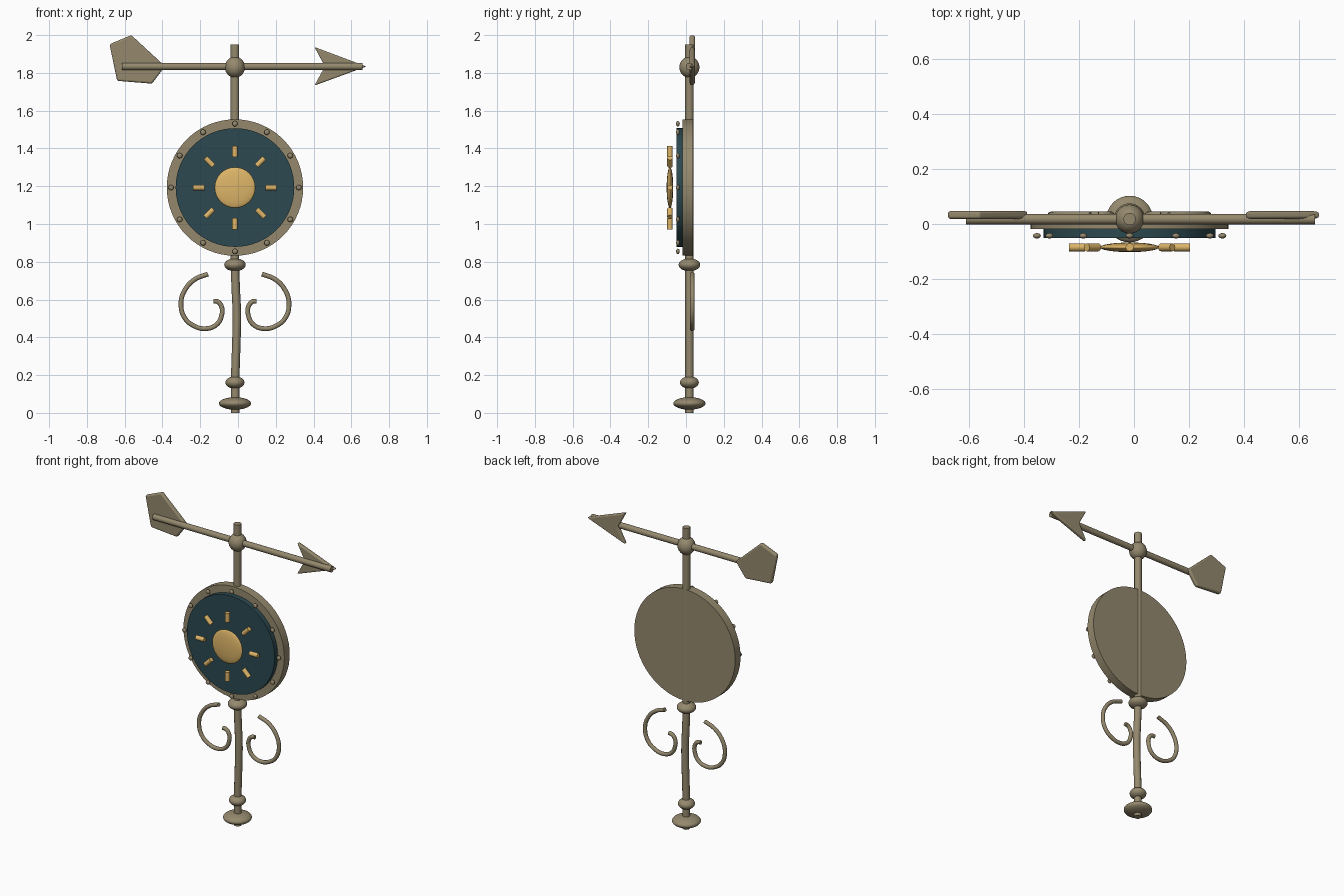
import bpy, math
from mathutils import Vector

if "Cube" in bpy.data.objects:
    bpy.data.objects.remove(bpy.data.objects["Cube"])

CX, CY = -0.016, 0.018      # pole axis
DISC_Z = 1.193              # dial centre height
ARM_Z = 1.834


def material(name, rgb):
    m = bpy.data.materials.new(name)
    m.diffuse_color = (*rgb, 1)
    m.use_nodes = True
    m.node_tree.nodes["Principled BSDF"].inputs["Base Color"].default_value = m.diffuse_color
    return m


BRONZE = material("bronze", (0.30, 0.25, 0.155))
GOLD = material("gold", (0.73, 0.465, 0.14))
TEAL = material("dark teal", (0.024, 0.066, 0.080))


def finish(name, mat, smooth=True):
    ob = bpy.context.object
    ob.name = name
    ob.data.materials.append(mat)
    if smooth:
        bpy.ops.object.shade_smooth_by_angle(angle=math.radians(40))
    return ob


def ellipsoid(name, loc, scale, mat, segs=32, rings=16, rot=(0, 0, 0)):
    bpy.ops.mesh.primitive_uv_sphere_add(segments=segs, ring_count=rings, radius=1,
                                         location=loc, rotation=rot)
    bpy.context.object.scale = scale
    return finish(name, mat)


def rod(name, a, b, r, mat, verts=24):
    a, b = Vector(a), Vector(b)
    bpy.ops.mesh.primitive_cylinder_add(vertices=verts, radius=r, depth=(b - a).length,
                                        location=(a + b) / 2)
    bpy.context.object.rotation_euler = (b - a).to_track_quat('Z', 'Y').to_euler()
    return finish(name, mat)


def tube(name, points, r, mat):
    cu = bpy.data.curves.new(name, 'CURVE')
    cu.dimensions = '3D'
    cu.bevel_depth = r
    cu.bevel_resolution = 4
    cu.resolution_u = 6
    cu.use_fill_caps = True
    sp = cu.splines.new('BEZIER')
    sp.bezier_points.add(len(points) - 1)
    for bp, p in zip(sp.bezier_points, points):
        bp.co = p
        bp.handle_left_type = bp.handle_right_type = 'AUTO'
    ob = bpy.data.objects.new(name, cu)
    bpy.context.collection.objects.link(ob)
    bpy.ops.object.select_all(action='DESELECT')
    ob.select_set(True)
    bpy.context.view_layer.objects.active = ob
    bpy.ops.object.convert(target='MESH')
    return finish(name, mat)


def plate(name, outline, y0, y1, mat):
    n = len(outline)
    verts = [(x, y, z) for y in (y0, y1) for x, z in outline]
    faces = [list(range(n)), list(range(2 * n - 1, n - 1, -1))]
    faces += [[i, i + n, (i + 1) % n + n, (i + 1) % n] for i in range(n)]
    me = bpy.data.meshes.new(name)
    me.from_pydata(verts, [], faces)
    ob = bpy.data.objects.new(name, me)
    bpy.context.collection.objects.link(ob)
    bpy.ops.object.select_all(action='DESELECT')
    ob.select_set(True)
    bpy.context.view_layer.objects.active = ob
    bpy.ops.object.mode_set(mode='EDIT')
    bpy.ops.mesh.select_all(action='SELECT')
    bpy.ops.mesh.normals_make_consistent(inside=False)
    bpy.ops.object.mode_set(mode='OBJECT')
    bev = ob.modifiers.new("rounded_edge", 'BEVEL')
    bev.width = 0.009
    bev.segments = 3
    return finish(name, mat)


# Pole: slightly bent lower stem, straight upper mast
stem = [(-0.014, 0), (-0.014, 0.2), (-0.008, 0.4), (-0.006, 0.52), (-0.012, 0.66), (-0.017, 0.8)]
tube("lower_stem", [(x, CY, z) for x, z in stem], 0.0225, BRONZE)
rod("upper_mast", (CX, CY, 0.79), (CX, CY, 1.95), 0.0225, BRONZE)

# Turned collars and the pivot ball
for name, z, r, h in (("base_foot", 0.05, 0.085, 0.033), ("lower_collar", 0.161, 0.05, 0.033),
                      ("upper_collar", 0.784, 0.057, 0.034), ("pivot_ball", 1.83, 0.053, 0.056)):
    ellipsoid(name, (CX, CY, z), (r, r, h), BRONZE)

# Dial: bronze backing with a teal face
rod("dial_backing", (CX, -0.019, DISC_Z), (CX, 0.036, DISC_Z), 0.361, BRONZE, 64)
rod("dial_face", (CX, -0.051, DISC_Z), (CX, -0.015, DISC_Z), 0.314, TEAL, 64)

# Rivets round the rim
for i in range(12):
    a = i * math.tau / 12
    ellipsoid("rivet", (CX + 0.338 * math.cos(a), -0.043, DISC_Z + 0.338 * math.sin(a)),
              (0.0145, 0.010, 0.0145), BRONZE, 12, 8)

# Sun: lens-shaped boss and eight short rays
ellipsoid("sun_boss", (CX, -0.085, DISC_Z), (0.108, 0.108, 0.0175), GOLD,
          rot=(math.pi / 2, 0, 0))
for i in range(8):
    a = i * math.tau / 8
    d = Vector((math.cos(a), 0, math.sin(a)))
    c = Vector((CX, -0.085, DISC_Z))
    rod("sun_ray", c + d * 0.162, c + d * 0.221, 0.0145, GOLD, 16)

# Paired scrolls beside the stem
scroll = [(0.143, 0.735), (0.214, 0.706), (0.267, 0.647), (0.286, 0.578), (0.267, 0.504),
          (0.220, 0.462), (0.156, 0.446), (0.098, 0.467), (0.071, 0.515), (0.071, 0.562),
          (0.093, 0.589), (0.114, 0.591)]
for side, name in ((1, "right_scroll"), (-1, "left_scroll")):
    tube(name, [(CX + side * x, 0.033, z) for x, z in scroll], 0.0125, BRONZE)

# Wind arm with arrowhead and tail fin
rod("wind_arm", (-0.613, CY, ARM_Z), (0.66, CY, ARM_Z), 0.019, BRONZE)
plate("arrowhead", [(0.405, 1.937), (0.68, ARM_Z), (0.405, 1.733), (0.46, ARM_Z)],
      0.019, 0.047, BRONZE)
plate("tail_fin", [(-0.68, 1.952), (-0.565, 2.0), (-0.386, 1.835), (-0.455, 1.743),
                   (-0.64, 1.758)], 0.019, 0.047, BRONZE)
